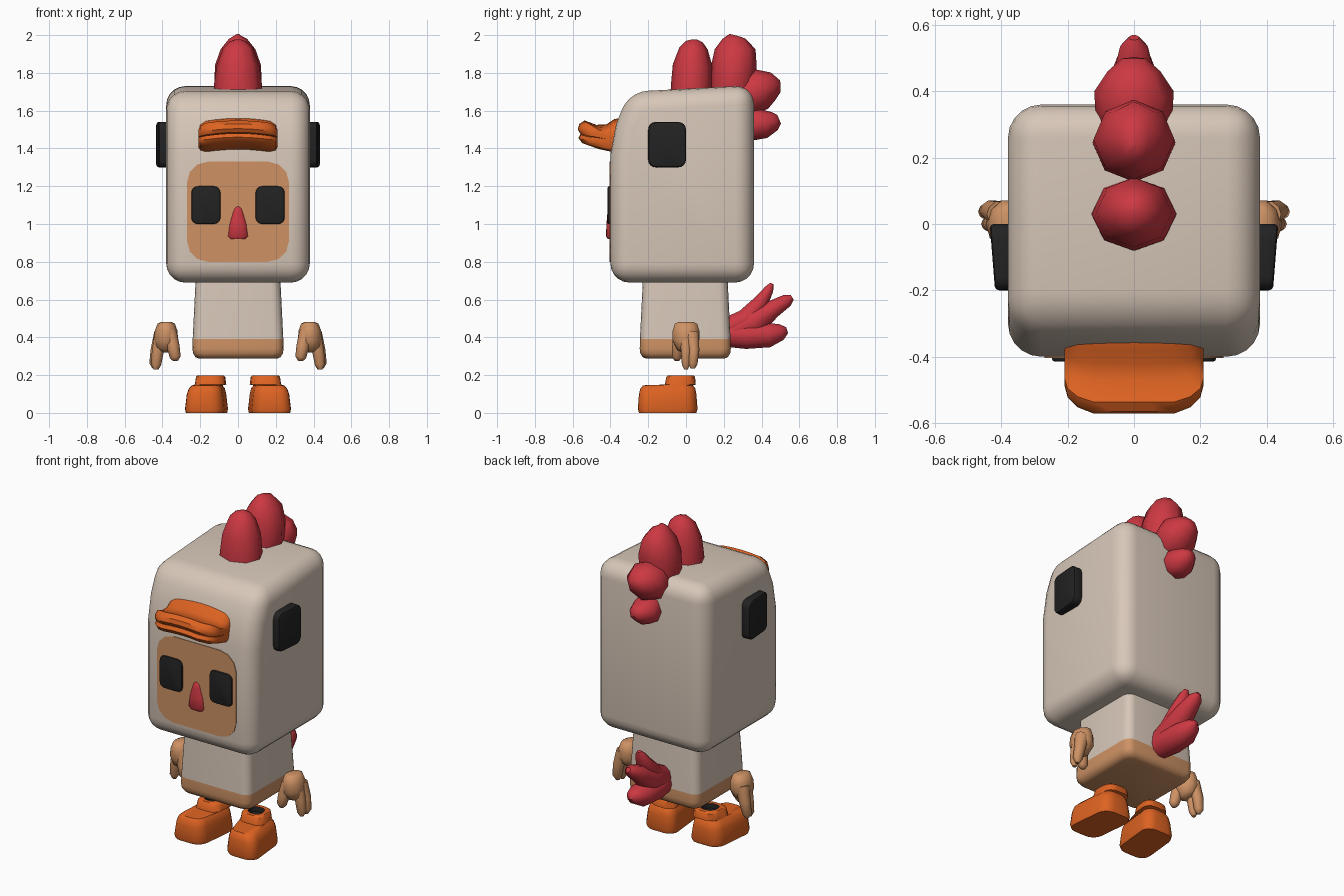
import bpy, bmesh, math
from mathutils import Vector


def material(name, rgb):
    m = bpy.data.materials.new(name)
    m.diffuse_color = (*rgb, 1)
    return m


CREAM = material("cream", (0.68, 0.57, 0.48))
TAN = material("tan skin", (0.62, 0.29, 0.13))
RED = material("red", (0.61, 0.04, 0.055))
ORANGE = material("orange", (0.73, 0.125, 0.016))
BLACK = material("soft black", (0.016, 0.016, 0.016))


def finish(name, bm, mats, rule=None, angle=40):
    bmesh.ops.recalc_face_normals(bm, faces=bm.faces)
    if rule:
        for f in bm.faces:
            f.material_index = rule(f.calc_center_median())
    me = bpy.data.meshes.new(name)
    bm.to_mesh(me)
    bm.free()
    for m in mats:
        me.materials.append(m)
    ob = bpy.data.objects.new(name, me)
    bpy.context.collection.objects.link(ob)
    bpy.ops.object.select_all(action='DESELECT')
    ob.select_set(True)
    bpy.context.view_layer.objects.active = ob
    bpy.ops.object.shade_smooth_by_angle(angle=math.radians(angle))
    return ob


def loft(name, parts, mats, rule=None, angle=40):
    """Each part is a list of equal-length rings, skinned and capped."""
    bm = bmesh.new()
    for rings in parts:
        vs = [[bm.verts.new(p) for p in ring] for ring in rings]
        n = len(vs[0])
        for a, b in zip(vs, vs[1:]):
            for i in range(n):
                j = (i + 1) % n
                bm.faces.new((a[i], a[j], b[j], b[i]))
        bm.faces.new(vs[0])
        bm.faces.new(vs[-1])
    return finish(name, bm, mats, rule, angle)


def tube(pts, sides=8):
    """Rings of ellipses along points (x, y, z, sideways radius, other radius)."""
    pos = [Vector(p[:3]) for p in pts]
    rings = []
    for i, p in enumerate(pts):
        t = (pos[min(i + 1, len(pos) - 1)] - pos[max(i - 1, 0)]).normalized()
        u = Vector((1, 0, 0))
        u = (u - t * t.dot(u)).normalized()
        v = t.cross(u)
        rings.append([pos[i] + u * p[3] * math.cos(a) + v * p[4] * math.sin(a)
                      for a in (math.tau * k / sides for k in range(sides))])
    return rings


def round_rect(cu, cv, hu, hv, r, seg=4):
    pts = []
    for q, (su, sv) in enumerate(((1, 1), (-1, 1), (-1, -1), (1, -1))):
        for k in range(seg + 1):
            a = math.pi / 2 * (q + k / seg)
            pts.append((cu + su * (hu - r) + r * math.cos(a),
                        cv + sv * (hv - r) + r * math.sin(a)))
    return pts


def prism(name, profile, axis, d0, d1, mat, bevel=0, seg=3):
    """Extrude a profile along x or y and round its sharp edges."""
    bm = bmesh.new()
    put = (lambda u, v, d: (d, u, v)) if axis == 'X' else (lambda u, v, d: (u, d, v))
    a, b = [[bm.verts.new(put(u, v, d)) for u, v in profile] for d in (d0, d1)]
    n = len(profile)
    for i in range(n):
        j = (i + 1) % n
        bm.faces.new((a[i], a[j], b[j], b[i]))
    bm.faces.new(a)
    bm.faces.new(b)
    bmesh.ops.recalc_face_normals(bm, faces=bm.faces)
    if bevel:
        bm.normal_update()
        sharp = [e for e in bm.edges if e.calc_face_angle() > math.radians(35)]
        bmesh.ops.bevel(bm, geom=sharp, offset=bevel, offset_type='OFFSET',
                        segments=seg, profile=0.5, affect='EDGES', clamp_overlap=True)
    return finish(name, bm, [mat])


# Hood head: sloping forehead, rounded everywhere
prism("head", [(-0.40, 0.69), (-0.40, 1.37), (-0.37, 1.53), (-0.30, 1.70),
               (0.36, 1.735), (0.36, 0.69)], 'X', -0.38, 0.38, CREAM, 0.1, 5)

# Face plate, eyes, nose
prism("face", round_rect(0, 1.065, 0.27, 0.265, 0.11, 3), 'Y', -0.404, -0.396, TAN)
for s, side in ((-1, "left"), (1, "right")):
    prism(side + "_eye", round_rect(s * 0.17, 1.1, 0.077, 0.1, 0.035),
          'Y', -0.415, -0.37, BLACK, 0.008, 2)
loft("nose", [tube([(0, -0.40, 0.92, 0.04, 0.013), (0, -0.40, 0.935, 0.055, 0.024),
                    (0, -0.40, 1.0, 0.046, 0.021), (0, -0.40, 1.06, 0.028, 0.016),
                    (0, -0.40, 1.082, 0.02, 0.012), (0, -0.40, 1.092, 0.008, 0.005)], 12)],
     [RED])

# Beak: two lips swept sideways, narrowing and drooping at the ends
upper = [(-0.33, 1.565), (-0.38, 1.555), (-0.42, 1.528), (-0.474, 1.525), (-0.537, 1.548),
         (-0.565, 1.53), (-0.572, 1.505), (-0.56, 1.485), (-0.47, 1.465), (-0.33, 1.46)]
lower = [(-0.33, 1.46), (-0.47, 1.465), (-0.555, 1.48), (-0.568, 1.46),
         (-0.55, 1.435), (-0.474, 1.41), (-0.40, 1.395), (-0.33, 1.395)]
stations = ((-0.21, 0.64, 0.6), (-0.2, 0.8, 0.85), (-0.17, 0.92, 1), (-0.12, 1, 1), (-0.06, 1, 1),
            (0, 1, 1), (0.06, 1, 1), (0.12, 1, 1), (0.17, 0.92, 1), (0.2, 0.8, 0.85), (0.21, 0.64, 0.6))
loft("beak", [[[(x, -0.33 + (y + 0.33) * f, 1.475 + (z - 1.475) * g - 0.45 * x * x)
                for y, z in lip] for x, f, g in stations] for lip in (upper, lower)], [ORANGE])

# Side patches
for s, side in ((-1, "left"), (1, "right")):
    patch = prism(side + "_ear_patch", round_rect(-0.1, 1.42, 0.1, 0.12, 0.04),
                  'X', s * 0.36, s * 0.435, BLACK, 0.012, 2)
    for v in patch.data.vertices:
        if abs(v.co.x) > 0.4:
            v.co.x += s * 0.08 * (v.co.y if v.co.y < 0 else 0)

# Comb: four low-poly lobes curling down the back
lobes = {
    "comb_front": [(0, 0.03, 1.62, 0.13, 0.115), (0, 0.03, 1.73, 0.128, 0.11),
                   (0, 0.035, 1.84, 0.113, 0.105), (0, 0.04, 1.93, 0.08, 0.075),
                   (0, 0.045, 1.965, 0.045, 0.045), (0, 0.045, 1.978, 0.012, 0.012)],
    "comb_top": [(0, 0.24, 1.62, 0.11, 0.1), (0, 0.245, 1.74, 0.125, 0.118),
                 (0, 0.255, 1.84, 0.122, 0.12), (0, 0.26, 1.925, 0.092, 0.108),
                 (0, 0.255, 1.98, 0.048, 0.062), (0, 0.26, 1.999, 0.012, 0.03)],
    "comb_back": [(0, 0.24, 1.64, 0.08, 0.08), (0, 0.32, 1.68, 0.115, 0.11),
                  (0, 0.4, 1.715, 0.12, 0.11), (0, 0.46, 1.728, 0.08, 0.075),
                  (0, 0.5, 1.73, 0.035, 0.03)],
    "comb_low": [(0, 0.29, 1.55, 0.06, 0.06), (0, 0.36, 1.53, 0.085, 0.09),
                 (0, 0.42, 1.53, 0.085, 0.075), (0, 0.47, 1.545, 0.055, 0.05),
                 (0, 0.493, 1.555, 0.025, 0.025)]}
for name, pts in lobes.items():
    loft(name, [tube(pts)], [RED], angle=50)

# Torso with a bare lower band
loft("body", [[[(x, y - 0.004, z) for x, y in round_rect(0, 0, h, h, 0.05)]
               for z, h in ((0.287, 0.205), (0.295, 0.225), (0.315, 0.238), (0.34, 0.241),
                            (0.39, 0.24), (0.73, 0.223))]],
     [CREAM, TAN], lambda c: 1 if c.z < 0.39 else 0)

# Tail feathers
loft("tail", [tube(p, 10) for p in (
    [(0, 0.18, 0.43, 0.06, 0.06), (0, 0.32, 0.49, 0.065, 0.065), (0, 0.4, 0.59, 0.055, 0.042),
     (0, 0.44, 0.655, 0.035, 0.026), (0, 0.455, 0.685, 0.012, 0.01)],
    [(0, 0.2, 0.41, 0.06, 0.06), (0, 0.36, 0.48, 0.075, 0.08), (0, 0.46, 0.55, 0.06, 0.05),
     (0, 0.535, 0.595, 0.042, 0.036), (0, 0.562, 0.612, 0.015, 0.015)],
    [(0, 0.18, 0.42, 0.06, 0.07), (0, 0.32, 0.41, 0.08, 0.075), (0, 0.44, 0.412, 0.075, 0.068),
     (0, 0.505, 0.428, 0.05, 0.045), (0, 0.535, 0.438, 0.018, 0.018)])], [RED], angle=50)

# Hands: palm, thumb and two fingers each
digits = (
    [(0.38, 0, 0.482, 0.025, 0.04), (0.38, 0, 0.472, 0.046, 0.062), (0.38, 0, 0.435, 0.06, 0.074),
     (0.382, 0, 0.385, 0.065, 0.074), (0.39, 0.005, 0.345, 0.05, 0.055),
     (0.395, 0.01, 0.33, 0.025, 0.03)],
    [(0.36, -0.025, 0.43, 0.035, 0.04), (0.343, -0.042, 0.35, 0.034, 0.033),
     (0.332, -0.048, 0.295, 0.029, 0.027), (0.33, -0.048, 0.275, 0.013, 0.012)],
    [(0.405, 0.03, 0.42, 0.04, 0.04), (0.43, 0.042, 0.33, 0.033, 0.03),
     (0.442, 0.037, 0.26, 0.028, 0.025), (0.44, 0.035, 0.235, 0.012, 0.012)],
    [(0.4, 0, 0.42, 0.04, 0.04), (0.424, 0, 0.33, 0.032, 0.028),
     (0.434, 0, 0.255, 0.027, 0.023), (0.434, 0, 0.23, 0.012, 0.01)])
for s, side in ((-1, "left"), (1, "right")):
    loft(side + "_hand", [[[(s * v.x, v.y, v.z) for v in ring] for ring in tube(d, 10)]
                          for d in digits], [TAN], angle=60)

# Boots: toe, ankle and a dark opening, toes turned out
boot = ((0.165, -0.097, 0.1, 0.152, 0.06, 0), (0.165, -0.097, 0.104, 0.158, 0.06, 0.02),
        (0.165, -0.097, 0.095, 0.152, 0.06, 0.1), (0.163, -0.096, 0.086, 0.145, 0.055, 0.13),
        (0.161, -0.095, 0.072, 0.132, 0.05, 0.146), (0.15, -0.03, 0.08, 0.082, 0.05, 0.15),
        (0.15, -0.028, 0.075, 0.076, 0.05, 0.19), (0.15, -0.028, 0.068, 0.068, 0.05, 0.198),
        (0.15, -0.028, 0.045, 0.045, 0.035, 0.198), (0.15, -0.028, 0.042, 0.042, 0.035, 0.17))
for s, side in ((-1, "left"), (1, "right")):
    loft(side + "_boot",
         [[[(s * (x + 0.1 * (-y - 0.08)), y, z)
            for x, y in round_rect(cx, cy, hx, hy, r)] for cx, cy, hx, hy, r, z in boot]],
         [ORANGE, BLACK],
         lambda c: 1 if c.z > 0.15 and math.hypot(abs(c.x) - 0.145, c.y + 0.028) < 0.052 else 0)
